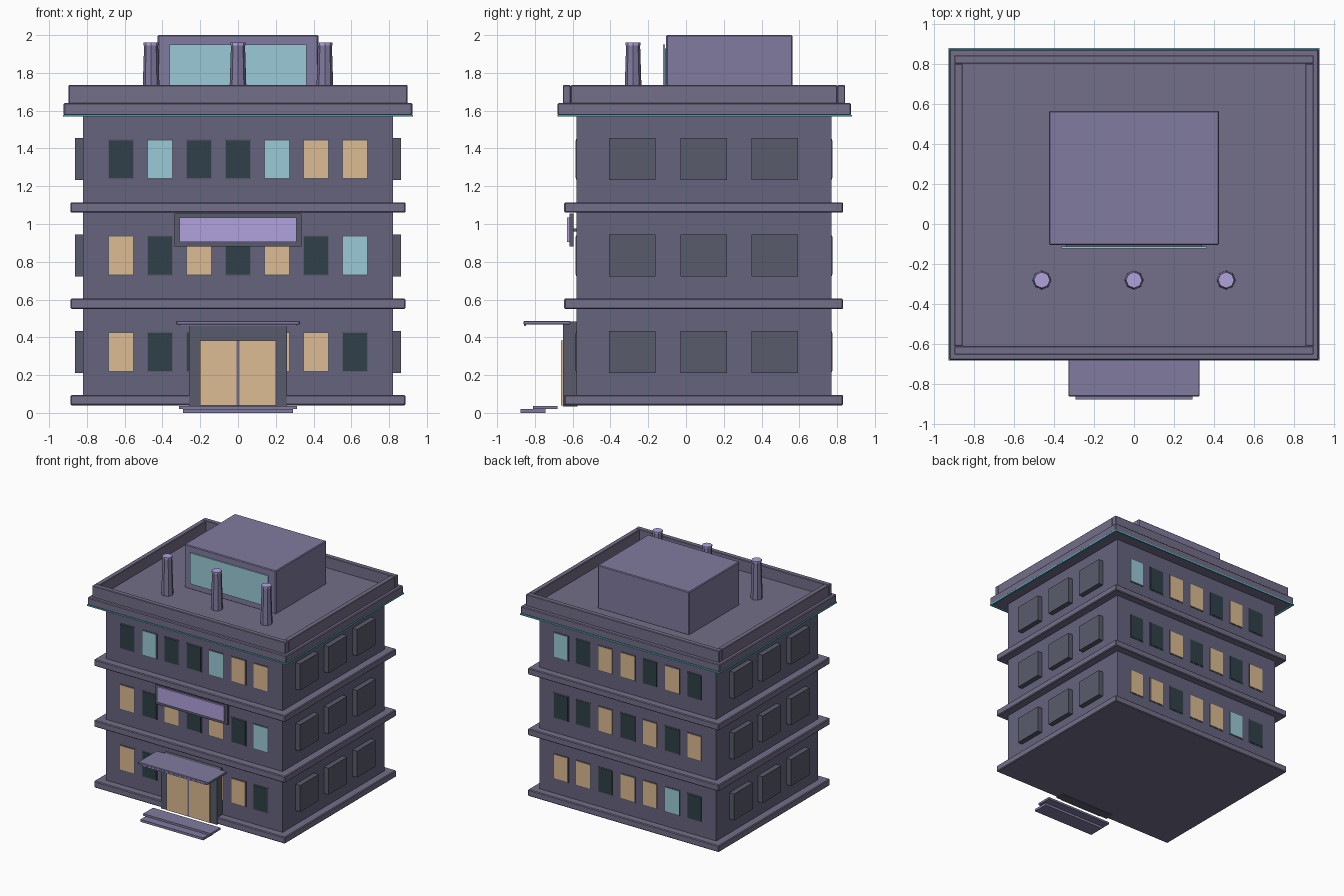
import bpy

if "Cube" in bpy.data.objects:
    bpy.data.objects.remove(bpy.data.objects["Cube"])

# sRGB-style swatches converted to linear
def mat(name, r, g, b):
    m = bpy.data.materials.new(name)
    m.diffuse_color = (r ** 2.2, g ** 2.2, b ** 2.2, 1)
    m.use_nodes = True
    m.node_tree.nodes["Principled BSDF"].inputs["Base Color"].default_value = m.diffuse_color
    return m

WALL = mat("wall", .40, .39, .49)
TRIM = mat("trim", .45, .43, .53)
PALE = mat("pale_trim", .50, .48, .62)
FRAME = mat("frame", .35, .36, .42)
DARK = mat("dark_glass", .20, .26, .29)
WARM = mat("warm_glass", .86, .73, .57)
BLUE = mat("blue_glass", .60, .79, .84)
TEAL = mat("light_strip", .35, .78, .82)
LILAC = mat("lilac", .69, .63, .87)


def finish(o, name, m, bevel=0):
    o.name = name
    o.data.materials.append(m)
    if bevel:
        b = o.modifiers.new("bevel", 'BEVEL')
        b.width, b.segments = bevel, 1
    return o


def box(name, xs, ys, zs, m, bevel=0):
    bpy.ops.mesh.primitive_cube_add(size=1)
    o = bpy.context.object
    for v in o.data.vertices:
        v.co = [a[0] if c < 0 else a[1] for c, a in zip(v.co, (xs, ys, zs))]
    return finish(o, name, m, bevel)


# Main block and floor bands
box("main_block", (-.82, .82), (-.58, .77), (.045, 1.59), WALL)
for z in (.04, .55, 1.06):
    box("floor_band", (-.887, .887), (-.645, .832), (z, z + .055), TRIM, .006)

# Cornice with light strips along its lower edge
box("cornice", (-.923, .923), (-.68, .873), (1.575, 1.64), TRIM, .006)
for s in (-1, 1):
    xs = sorted((s * .913, s * .926))
    box("light_strip_side", xs, (-.681, .879), (1.568, 1.578), TEAL)
for ys in ((-.681, -.669), (.867, .879)):
    box("light_strip", (-.926, .926), ys, (1.568, 1.578), TEAL)

# Parapet
for ys in ((-.652, -.61), (.80, .842)):
    box("parapet", (-.897, .897), ys, (1.635, 1.735), TRIM, .004)
for s in (-1, 1):
    box("parapet_side", sorted((s * .855, s * .897)), (-.61, .80), (1.635, 1.735), TRIM, .004)

# Roof room with glass front
box("roof_room", (-.425, .425), (-.105, .565), (1.635, 2.0), PALE, .006)
box("roof_glass", (-.362, .362), (-.122, -.112), (1.69, 1.95), BLUE)
box("roof_glass_mount", (-.34, .34), (-.113, -.10), (1.71, 1.93), FRAME)

# Tapered roof posts with lilac caps
for x in (-.46, 0, .46):
    bpy.ops.mesh.primitive_cone_add(vertices=8, radius1=.047, radius2=.037, depth=.31,
                                    location=(x, -.28, 1.795))
    finish(bpy.context.object, "roof_post", PALE)
    bpy.ops.mesh.primitive_cylinder_add(vertices=8, radius=.04, depth=.014,
                                        location=(x, -.28, 1.953))
    finish(bpy.context.object, "post_cap", LILAC)

# Front and back windows, listed by floor from -x to +x
GLASS = {"w": WARM, "d": DARK, "b": BLUE}
FRONT = ("wddwwwd", "wdwdwdb", "dbddbww")
BACK = ("dbwwdww", "wdwdwdd", "dwdwwdb")
for rows, y, s in ((FRONT, -.58, -1), (BACK, .77, 1)):
    for floor, row in enumerate(rows):
        z = .323 + .51 * floor
        for i, c in enumerate(row):
            x = (i - 3) * .2065
            box("window_frame", (x - .07, x + .07), sorted((y - s * .01, y + s * .003)),
                (z - .107, z + .107), FRAME)
            box("window_pane", (x - .064, x + .064), sorted((y - s * .01, y + s * .006)),
                (z - .1, z + .1), GLASS[c])

# Projecting side panels
for s in (-1, 1):
    for floor in range(3):
        z = .323 + .51 * floor
        for y in (-.285, .093, .47):
            box("side_panel", sorted((s * .81, s * .863)), (y - .123, y + .123),
                (z - .111, z + .111), FRAME)

# Blank sign board on brackets
box("sign_board", (-.335, .335), (-.617, -.595), (.88, 1.055), FRAME)
box("sign_panel", (-.31, .31), (-.63, -.615), (.905, 1.035), LILAC)
for x in (-.25, .25):
    box("sign_bracket", (x - .015, x + .015), (-.6, -.575), (.96, .975), FRAME)

# Entrance with double doors, canopy and steps
box("entrance", (-.26, .26), (-.65, -.575), (.035, .485), FRAME)
for s in (-1, 1):
    box("door", sorted((s * .008, s * .2)), (-.661, -.645), (.04, .383), WARM)
box("door_post", (-.008, .008), (-.66, -.645), (.04, .383), TRIM)
box("canopy", (-.327, .327), (-.86, -.612), (.468, .486), PALE, .003)
box("canopy_light", (-.31, .31), (-.858, -.848), (.46, .469), LILAC)
box("upper_step", (-.313, .313), (-.81, -.68), (.02, .037), PALE)
box("lower_step", (-.292, .292), (-.877, -.745), (0, .02), PALE)
